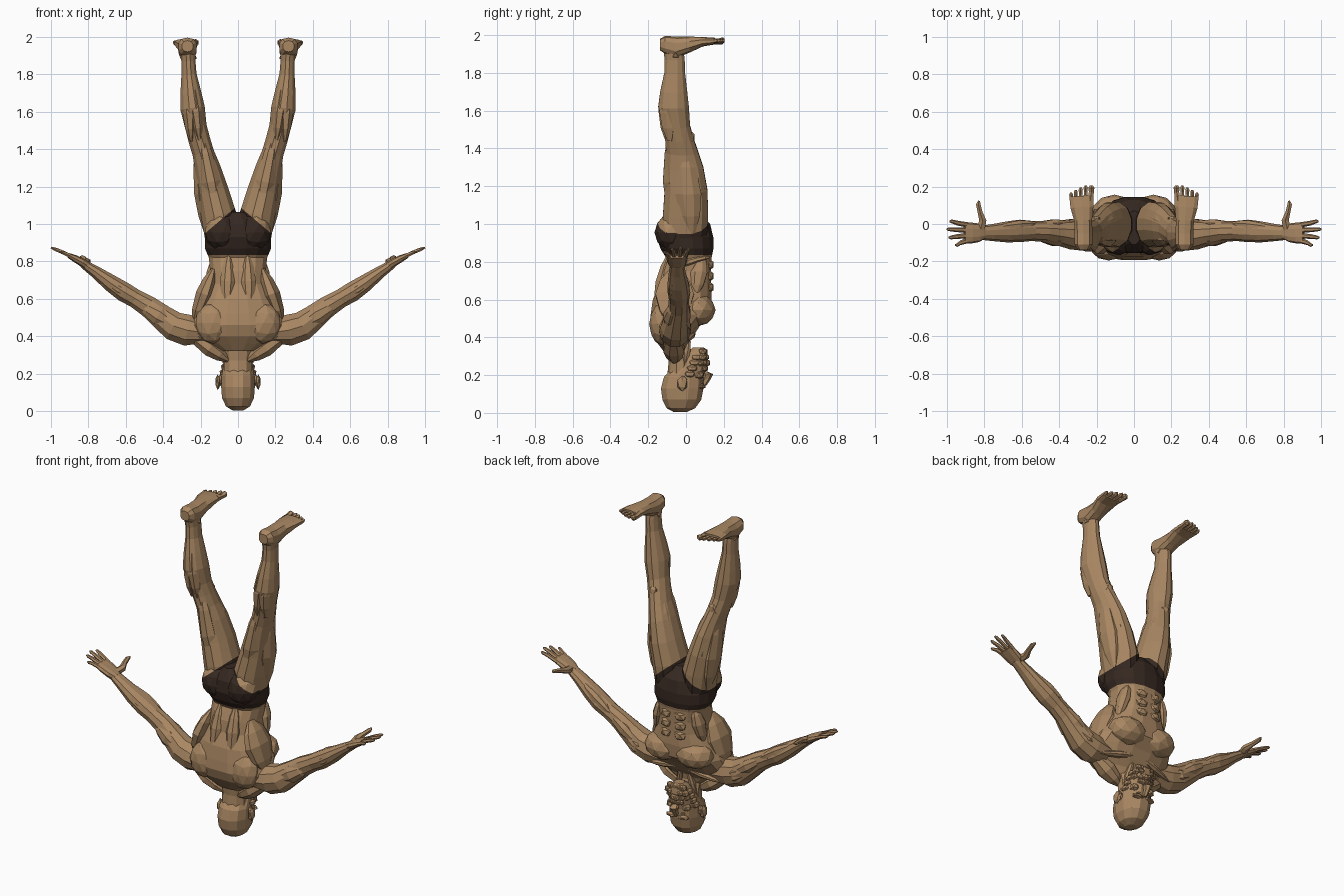
import bpy, bmesh, math, random
from mathutils import Vector

random.seed(4)
Y, Z = Vector((0, 1, 0)), Vector((0, 0, 1))


def material(name, rgb):
    m = bpy.data.materials.new(name)
    m.diffuse_color = (*rgb, 1)
    return m


SKIN = material("tan skin", (0.40, 0.245, 0.125))
CLOTH = material("dark brown cloth", (0.036, 0.021, 0.015))


def ring_loft(bm, rings, n=12, side=Y, power=2.0):
    """Skin elliptical rings (x, y, z, radius, radius along side)."""
    pts = [Vector(r[:3]) for r in rings]
    loops = []
    for i, r in enumerate(rings):
        t = pts[min(i + 1, len(pts) - 1)] - pts[max(i - 1, 0)]
        u = t.cross(side).normalized()
        loop = []
        for k in range(n):
            a = 2 * math.pi * (k + 0.5) / n
            c, s = math.cos(a), math.sin(a)
            c = math.copysign(abs(c) ** (2 / power), c)
            s = math.copysign(abs(s) ** (2 / power), s)
            loop.append(bm.verts.new(pts[i] + u * c * r[3] + side * s * r[4]))
        loops.append(loop)
    for a, b in zip(loops, loops[1:]):
        for k in range(n):
            bm.faces.new((a[k], a[(k + 1) % n], b[(k + 1) % n], b[k]))
    bm.faces.new(loops[0])
    bm.faces.new(loops[-1])


def muscle(bm, p, q, r, rs, side=Y):
    """Spindle between two points."""
    p, q = Vector(p), Vector(q)
    ring_loft(bm, [(*p.lerp(q, t), r * k, rs * k) for t, k in
                   ((0, .25), (.2, .75), (.45, 1), (.75, .75), (1, .2))], 8, side)


def ball(bm, c, r, sub=2):
    vs = bmesh.ops.create_icosphere(bm, subdivisions=sub, radius=1)["verts"]
    for v in vs:
        v.co = Vector((c[i] + v.co[i] * r[i] for i in range(3)))


def finish(name, bm, mirror=False, briefs=False):
    bmesh.ops.recalc_face_normals(bm, faces=bm.faces[:])
    if briefs:
        # cut along waistband and leg openings, then colour between them
        for co, no in (((0, 0, .835), (0, 0, 1)), ((0, 0, 1.10), (.85, 0, 1)),
                       ((0, 0, 1.10), (-.85, 0, 1))):
            bmesh.ops.bisect_plane(bm, geom=bm.verts[:] + bm.edges[:] + bm.faces[:],
                                   plane_co=co, plane_no=no)
        for f in bm.faces:
            c = f.calc_center_median()
            if .835 < c.z < 1.10 - .85 * abs(c.x):
                f.material_index = 1
    me = bpy.data.meshes.new(name)
    bm.to_mesh(me)
    bm.free()
    me.materials.append(SKIN)
    if briefs:
        me.materials.append(CLOTH)
    ob = bpy.data.objects.new(name, me)
    bpy.context.collection.objects.link(ob)
    if mirror:
        ob.modifiers.new("mirror", 'MIRROR').use_mirror_merge = False
    return ob


# torso with pelvis, upside down
bm = bmesh.new()
ring_loft(bm, [(0, -.02, 1.065, .04, .09), (0, -.01, 1.0, .13, .14), (0, -.005, .93, .18, .152),
               (0, .005, .87, .18, .143), (0, .015, .82, .158, .122), (0, .0, .75, .152, .135),
               (0, -.005, .68, .165, .14), (0, -.02, .60, .207, .158), (0, -.03, .52, .245, .16),
               (0, -.06, .46, .265, .135), (0, -.07, .40, .25, .105), (0, -.07, .36, .17, .075),
               (0, -.06, .32, .095, .055)], 16, Y, 2.3)
finish("torso_and_briefs", bm, briefs=True)

# seat muscles
bm = bmesh.new()
ball(bm, (.085, -.075, .955), (.095, .092, .10))
finish("seat_muscles", bm, True, True)

# chest, belly and back muscles
bm = bmesh.new()
ball(bm, (.105, .065, .545), (.12, .092, .085))
for z in (.665, .725, .785):
    ball(bm, (.045, .118, z), (.043, .032, .034), 1)
muscle(bm, (.115, .08, .84), (.16, .05, .62), .035, .05)
finish("chest_and_belly_muscles", bm, True)
bm = bmesh.new()
ball(bm, (.135, -.13, .47), (.095, .065, .11))
muscle(bm, (.05, -.09, .84), (.06, -.155, .52), .045, .045)
muscle(bm, (.13, -.06, .76), (.24, -.06, .46), .05, .11)
muscle(bm, (.05, -.06, .27), (.27, -.07, .42), .05, .06)
finish("back_muscles", bm, True)

# neck
bm = bmesh.new()
ring_loft(bm, [(0, -.05, .42, .10, .075), (0, -.045, .34, .082, .055),
               (0, -.03, .27, .078, .062), (0, -.03, .19, .08, .07)], 10)
finish("neck", bm)
bm = bmesh.new()
muscle(bm, (.02, .015, .42), (.07, -.02, .2), .02, .025)
muscle(bm, (.02, .04, .43), (.26, -.0, .38), .02, .025)
finish("neck_cords", bm, True)

# head
bm = bmesh.new()
ring_loft(bm, [(0, -.03, .004, .03, .035), (0, -.027, .025, .066, .078), (0, -.022, .07, .088, .106),
               (0, -.02, .13, .093, .116), (0, -.012, .19, .09, .108), (0, .015, .24, .08, .09),
               (0, .045, .29, .068, .075), (0, .06, .325, .05, .055), (0, .065, .345, .03, .03)],
          12, Y, 2.2)
ring_loft(bm, [(0, .09, .145, .012, .018), (0, .11, .18, .016, .022),
               (0, .118, .205, .026, .026), (0, .10, .218, .016, .015)], 6)
finish("head_and_nose", bm)
bm = bmesh.new()
ball(bm, (.038, .083, .14), (.042, .025, .014), 1)
ball(bm, (.036, .082, .163), (.016, .014, .01), 1)
ball(bm, (.055, .068, .2), (.028, .03, .025), 1)
ball(bm, (.108, -.02, .155), (.015, .03, .042), 1)
ball(bm, (.095, -.01, .165), (.02, .018, .03), 1)
finish("brows_cheeks_and_ears", bm, True)

# curly beard and moustache
bm = bmesh.new()
for z, y, w in ((.235, .105, .035), (.265, .1, .06), (.295, .105, .06), (.325, .095, .045)):
    for k in range(3):
        x = w * (k + .35) / 2.4
        r = random.uniform(.018, .026)
        ball(bm, (x, y - 7 * x * x + random.uniform(-.006, .01), z), (r, r, r * .9), 1)
for k in range(4):
    ball(bm, (.083 - .007 * k, .02 + .012 * k, .205 + .03 * k), (.017, .03, .02), 1)
finish("beard", bm, True)

# arms
bm = bmesh.new()
ring_loft(bm, [(.18, -.06, .42, .06, .08), (.27, -.058, .432, .088, .085), (.345, -.055, .455, .082, .08),
               (.41, -.048, .505, .07, .066), (.48, -.04, .56, .06, .055), (.55, -.037, .602, .052, .054),
               (.61, -.037, .637, .055, .06), (.68, -.042, .684, .048, .056), (.76, -.046, .743, .034, .045),
               (.83, -.047, .79, .024, .036)], 10)
muscle(bm, (.33, -.005, .46), (.54, -.01, .605), .042, .035)
muscle(bm, (.34, -.09, .46), (.53, -.06, .575), .055, .045)
muscle(bm, (.23, -.05, .40), (.46, -.045, .51), .06, .08)
muscle(bm, (.51, .0, .60), (.76, -.025, .75), .035, .032)
muscle(bm, (.53, -.06, .585), (.77, -.065, .735), .04, .035)
finish("arms", bm, True)

# hands
bm = bmesh.new()
ring_loft(bm, [(.80, -.047, .775, .024, .034), (.83, -.047, .793, .023, .05),
               (.87, -.048, .815, .02, .056), (.905, -.047, .832, .014, .056)], 10, Y, 2.6)
for y0, y1, x1, z1 in ((-.005, .014, .985, .868), (-.033, -.028, 1.0, .874),
                       (-.062, -.072, .99, .868), (-.088, -.112, .955, .852)):
    ring_loft(bm, [(.885, y0, .824, .012, .014), ((.9 + x1) / 2, (y0 + y1) / 2, (.836 + z1) / 2, .011, .013),
                   (x1 - .01, y1, z1 - .003, .009, .01), (x1, y1, z1, .004, .005)], 6)
ring_loft(bm, [(.82, -.03, .79, .026, .022), (.808, .02, .80, .022, .019), (.822, .06, .812, .015, .015),
               (.832, .105, .822, .014, .012), (.828, .124, .825, .006, .006)], 6, Z)
finish("hands", bm, True)

# legs
bm = bmesh.new()
ring_loft(bm, [(.095, -.005, .93, .085, .12), (.104, -.002, 1.05, .098, .124), (.135, .0, 1.18, .086, .117),
               (.163, -.01, 1.30, .071, .105), (.186, -.02, 1.38, .06, .088), (.207, -.035, 1.45, .06, .078),
               (.225, -.05, 1.52, .06, .074), (.243, -.066, 1.62, .068, .084), (.252, -.065, 1.70, .058, .074),
               (.262, -.06, 1.80, .042, .057), (.265, -.06, 1.87, .039, .055),
               (.268, -.07, 1.95, .045, .055)], 12)
muscle(bm, (.13, .06, .98), (.20, .015, 1.44), .045, .062)
muscle(bm, (.17, .03, .95), (.22, -.01, 1.42), .045, .075)
muscle(bm, (.07, .03, 1.04), (.165, .0, 1.44), .045, .07)
muscle(bm, (.10, -.06, 1.0), (.20, -.075, 1.5), .055, .06)
ball(bm, (.207, .02, 1.455), (.034, .028, .045), 1)
muscle(bm, (.205, -.095, 1.44), (.25, -.085, 1.8), .04, .06)
muscle(bm, (.25, -.085, 1.44), (.27, -.085, 1.78), .04, .06)
finish("legs", bm, True, True)

# feet, soles up
bm = bmesh.new()
ring_loft(bm, [(.27, -.138, 1.95, .03, .03), (.27, -.11, 1.948, .05, .048), (.27, -.05, 1.935, .05, .057),
               (.272, .02, 1.95, .05, .042), (.278, .09, 1.965, .064, .025),
               (.282, .15, 1.968, .066, .018)], 10, Z, 2.5)
ball(bm, (.268, -.055, 1.895), (.054, .028, .026), 1)
for x, y, r in ((.228, .205, .019), (.258, .205, .013), (.285, .195, .013),
                (.311, .183, .012), (.336, .168, .012)):
    ring_loft(bm, [(x * .9 + .028, .125, 1.968, r, r), (x, y - .035, 1.966, r * .8, r * .8),
                   (x, y - .012, 1.97, r, r), (x, y, 1.972, r * .5, r * .5)], 6, Z)
finish("feet", bm, True)
